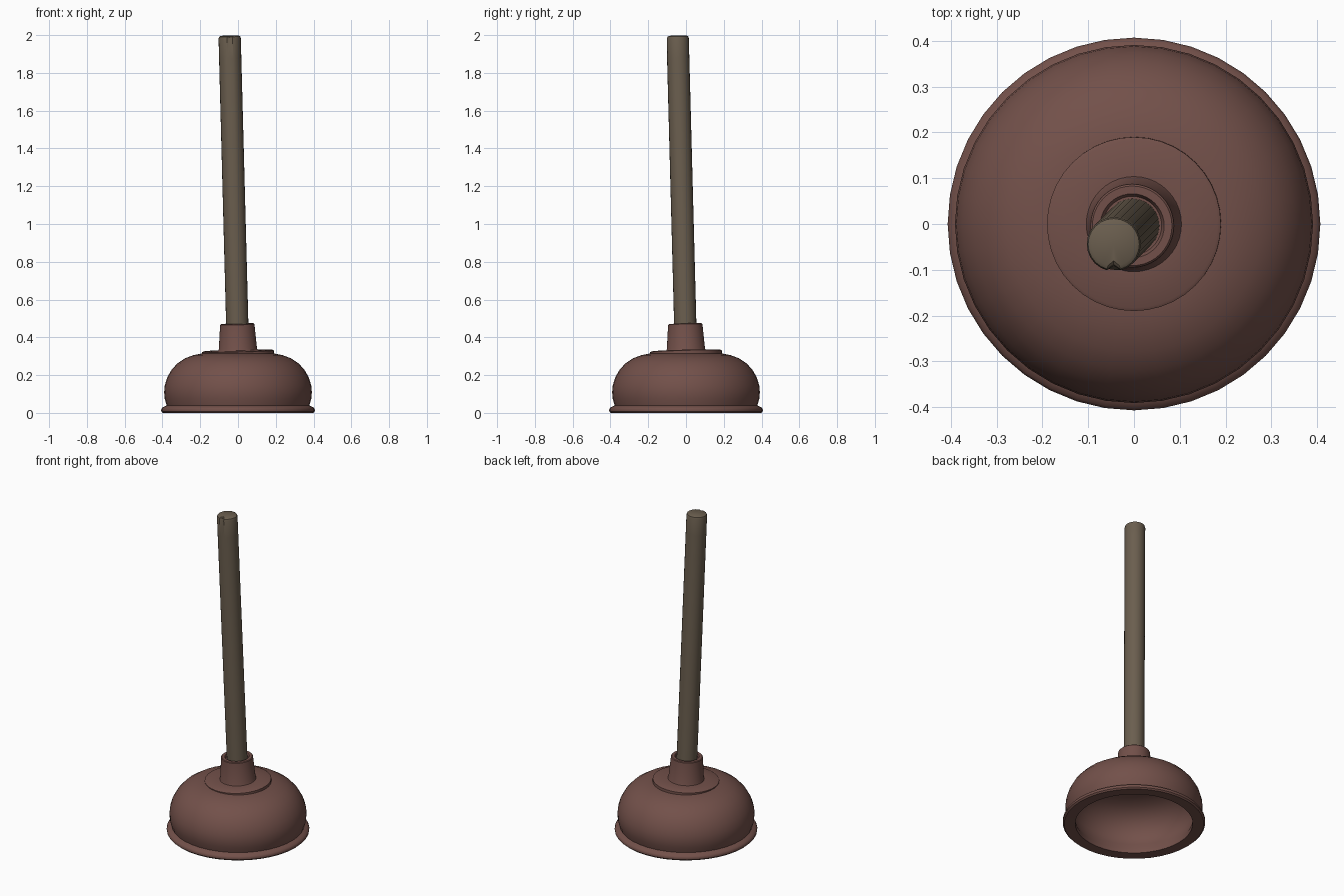
import bpy, bmesh, math
from mathutils import Vector, Matrix

if "Cube" in bpy.data.objects:
    bpy.data.objects.remove(bpy.data.objects["Cube"])


def material(name, rgb):
    m = bpy.data.materials.new(name)
    m.diffuse_color = (*rgb, 1)
    m.use_nodes = True
    m.node_tree.nodes["Principled BSDF"].inputs["Base Color"].default_value = m.diffuse_color
    return m


rubber = material("red_brown_rubber", (0.17, 0.081, 0.068))
wood = material("dull_wood", (0.145, 0.112, 0.077))


def lathe(name, profile, sides, mat, matrix=Matrix(), tweak=None):
    """Revolve (radius, height) points around z; radius 0 closes to a point."""
    bm = bmesh.new()
    rings = []
    for r, z in profile:
        if r == 0:
            rings.append([bm.verts.new((0, 0, z))] * sides)
        else:
            ring = []
            for i in range(sides):
                a = math.tau * i / sides
                rr = tweak(r, z, i) if tweak else r
                ring.append(bm.verts.new((rr * math.cos(a), rr * math.sin(a), z)))
            rings.append(ring)
    for lo, hi in zip(rings, rings[1:]):
        for i in range(sides):
            j = (i + 1) % sides
            quad = list(dict.fromkeys((lo[i], lo[j], hi[j], hi[i])))
            bm.faces.new(quad)
    bmesh.ops.recalc_face_normals(bm, faces=bm.faces)
    bm.transform(matrix)
    me = bpy.data.meshes.new(name)
    bm.to_mesh(me)
    bm.free()
    me.materials.append(mat)
    ob = bpy.data.objects.new(name, me)
    bpy.context.collection.objects.link(ob)
    bpy.context.view_layer.objects.active = ob
    ob.select_set(True)
    bpy.ops.object.shade_smooth_by_angle(angle=math.radians(35))
    ob.select_set(False)
    return ob


# Leaning axis shared by the neck and the handle
axis = Vector((-0.0265, -0.0265, 1)).normalized()
lean = (Matrix.Translation((0, 0, 0.32))
        @ Vector((0, 0, 1)).rotation_difference(axis).to_matrix().to_4x4())

# Hollow rubber cup with a flared lip
lathe("cup", [
    (0, 0.318), (0.19, 0.315), (0.235, 0.306), (0.28, 0.289), (0.32, 0.263),
    (0.352, 0.228), (0.375, 0.187), (0.388, 0.145), (0.391, 0.11),
    (0.388, 0.075), (0.378, 0.04), (0.392, 0.033), (0.402, 0.027),
    (0.407, 0.018), (0.406, 0.008), (0.398, 0.0), (0.335, 0.002),
    (0.335, 0.03), (0.355, 0.07), (0.362, 0.12), (0.345, 0.18),
    (0.305, 0.23), (0.25, 0.262), (0.18, 0.28), (0, 0.288)], 40, rubber)

# Raised disc and tapered socket
lathe("neck", [
    (0, -0.018), (0.19, -0.018), (0.19, 0.006), (0.183, 0.010), (0.104, 0.012),
    (0.101, 0.02), (0.091, 0.148), (0.087, 0.152), (0.070, 0.152),
    (0.064, 0.138), (0, 0.138)], 40, rubber, lean)


# Handle with a small split at the front of its top end
def split(r, z, i):
    return r - 0.012 if i == 18 and z > 1.62 else r


lathe("handle", [
    (0, 0.02), (0.059, 0.02), (0.059, 1.56), (0.059, 1.663), (0.056, 1.673),
    (0.048, 1.678), (0, 1.679)], 24, wood, lean, split)
